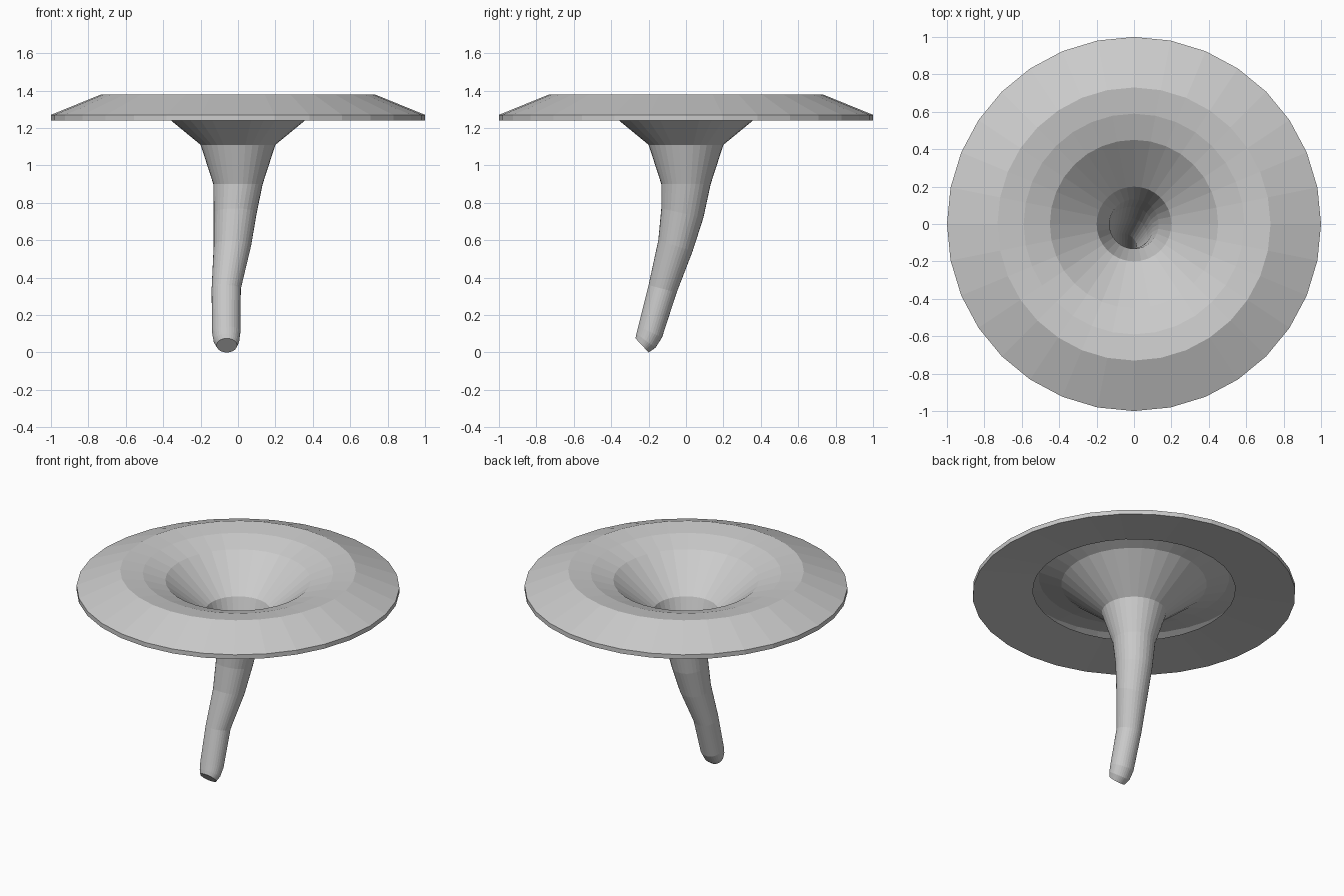
import bpy, bmesh, math

SIDES = 32

cube = bpy.data.objects.get("Cube")
if cube:
    bpy.data.objects.remove(cube, do_unlink=True)

# Single grey material
grey = bpy.data.materials.new("plain_grey")
grey.use_nodes = True
colour = (0.6, 0.6, 0.6, 1.0)
grey.diffuse_color = colour
bsdf = next(n for n in grey.node_tree.nodes if n.type == 'BSDF_PRINCIPLED')
bsdf.inputs["Base Color"].default_value = colour
bsdf.inputs["Roughness"].default_value = 0.6


def loft(name, rings, cap_start=False):
    """Bridge rings given as (centre x, x radius, front (y, z), back (y, z))."""
    bm = bmesh.new()
    loops = []
    for cx, rx, (y0, z0), (y1, z1) in rings:
        loop = []
        for i in range(SIDES):
            a = math.tau * i / SIDES
            t = (math.sin(a) + 1) / 2
            loop.append(bm.verts.new((cx + rx * math.cos(a),
                                      y0 + (y1 - y0) * t,
                                      z0 + (z1 - z0) * t)))
        loops.append(loop)
    for low, high in zip(loops, loops[1:]):
        for i in range(SIDES):
            j = (i + 1) % SIDES
            bm.faces.new((low[i], low[j], high[j], high[i]))
    if cap_start:
        bm.faces.new(loops[0][::-1])
    mesh = bpy.data.meshes.new(name)
    bm.to_mesh(mesh)
    bm.free()
    mesh.materials.append(grey)
    obj = bpy.data.objects.new(name, mesh)
    bpy.context.collection.objects.link(obj)
    return obj


def level(r, z):
    """Horizontal circular ring about the centre axis."""
    return (0, r, (-r, z), (r, z))


# Dish: open underside flange, rim, raised ridge, then down into the funnel
dish_profile = [(0.627, 1.275), (1.0, 1.24), (1.0, 1.27), (0.73, 1.38),
                (0.59, 1.362), (0.45, 1.315), (0.2, 1.11)]
loft("dish", [level(r, z) for r, z in dish_profile])

# Stem: tapered bent tube from the slanted tip up to the funnel throat
loft("stem", [
    (-0.06, 0.055, (-0.27, 0.075), (-0.2, 0.0)),
    (-0.062, 0.069, (-0.265, 0.1), (-0.163, 0.025)),
    (-0.063, 0.076, (-0.255, 0.14), (-0.128, 0.08)),
    (-0.063, 0.078, (-0.2, 0.36), (-0.05, 0.32)),
    (-0.03, 0.1, (-0.148, 0.6), (0.035, 0.54)),
    (-0.015, 0.115, (-0.132, 0.77), (0.093, 0.72)),
    level(0.132, 0.9),
    level(0.2, 1.11),
], cap_start=True)
